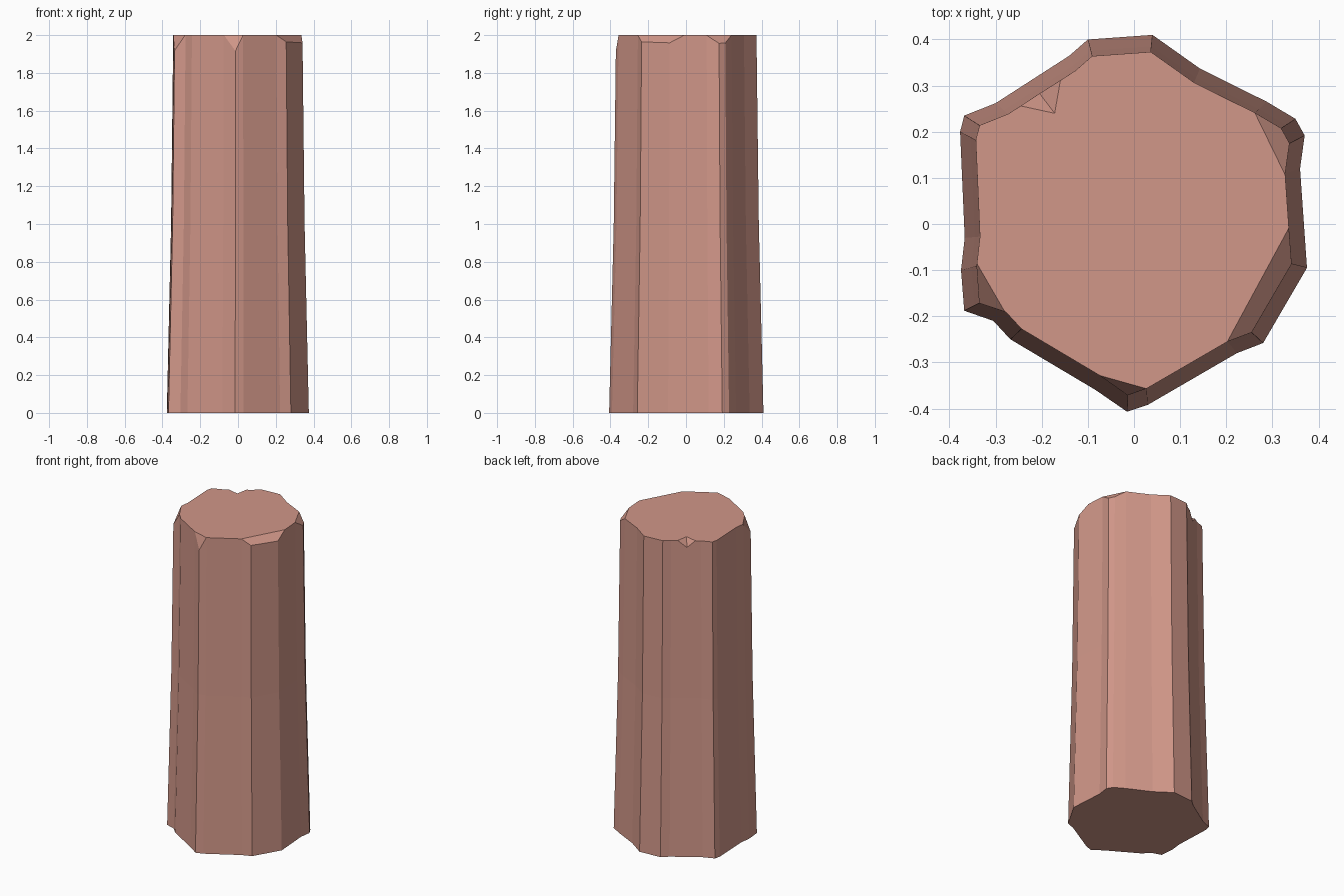
import bpy, bmesh
from mathutils import Vector

cube = bpy.data.objects.get("Cube")
if cube:
    bpy.data.objects.remove(cube, do_unlink=True)

clay = bpy.data.materials.new("dusty pink stone")
colour = (0.64, 0.31, 0.25, 1)
clay.diffuse_color = colour
clay.use_nodes = True
clay.node_tree.nodes["Principled BSDF"].inputs["Base Color"].default_value = colour


def make_object(name, bm):
    mesh = bpy.data.meshes.new(name)
    bmesh.ops.recalc_face_normals(bm, faces=bm.faces)
    bm.to_mesh(mesh)
    bm.free()
    mesh.materials.append(clay)
    obj = bpy.data.objects.new(name, mesh)
    bpy.context.collection.objects.link(obj)
    return obj


# Irregular hewn outline at the foot
outline = [
    (0.04, 0.41), (-0.10, 0.40), (-0.14, 0.365), (-0.30, 0.262),
    (-0.368, 0.235), (-0.377, 0.20), (-0.367, -0.03), (-0.375, -0.10),
    (-0.368, -0.188), (-0.305, -0.21), (-0.268, -0.25), (-0.083, -0.36),
    (-0.015, -0.407), (0.03, -0.392), (0.223, -0.28), (0.28, -0.258),
    (0.375, -0.095), (0.36, 0.12), (0.37, 0.192), (0.35, 0.228),
    (0.288, 0.265), (0.143, 0.337),
]

# Tapering shaft: rings at foot, middle and top
bm = bmesh.new()
rings = [[bm.verts.new((x * s, y * s, z)) for x, y in outline]
         for z, s in ((0, 1), (1, 0.94), (2, 0.91))]
n = len(outline)
for low, high in zip(rings, rings[1:]):
    for i in range(n):
        j = (i + 1) % n
        bm.faces.new((low[i], low[j], high[j], high[i]))
bm.faces.new(rings[0][::-1])
bm.faces.new(rings[-1])

# Chipped top corners: two points on the rim and the lowest point of each chip
chips = [
    ((0.335, -0.01, 2), (0.205, -0.25, 2), (0.341, -0.086, 1.96)),
    ((0.262, 0.241, 2), (0.326, 0.11, 2), (0.318, 0.207, 1.96)),
    ((-0.076, -0.328, 2), (0.027, -0.357, 2), (-0.014, -0.37, 1.92)),
    ((-0.341, -0.085, 2), (-0.279, -0.192, 2), (-0.335, -0.171, 1.92)),
]
for chip in chips:
    a, b, c = map(Vector, chip)
    normal = (b - a).cross(c - a).normalized()
    if normal.z < 0:
        normal.negate()
    bmesh.ops.bisect_plane(bm, geom=bm.verts[:] + bm.edges[:] + bm.faces[:],
                           plane_co=a, plane_no=normal, clear_outer=True)
    bmesh.ops.holes_fill(bm, edges=[e for e in bm.edges if e.is_boundary])
shaft = make_object("stone_shaft", bm)

# Small V notch in the back rim
up = Vector((0, 0, 0.1))
out = Vector((-0.053, 0.085, 0))
inner, left, right = (Vector(p) for p in
                      ((-0.172, 0.24, 2), (-0.255, 0.258, 2), (-0.158, 0.32, 2)))
bottom = Vector((-0.21, 0.29, 1.95))
bm = bmesh.new()
for p in (inner, left, right, left + out, right + out):
    bm.verts.new(p)
    bm.verts.new(p + up)
bm.verts.new(bottom)
bm.verts.new(bottom + out)
bmesh.ops.convex_hull(bm, input=bm.verts[:])
cutter = make_object("notch_cutter", bm)
cutter.hide_render = True

mod = shaft.modifiers.new("rim notch", "BOOLEAN")
mod.operation = "DIFFERENCE"
mod.solver = "EXACT"
mod.object = cutter
bpy.context.view_layer.objects.active = shaft
shaft.select_set(True)
bpy.ops.object.modifier_apply(modifier=mod.name)
bpy.data.objects.remove(cutter, do_unlink=True)
